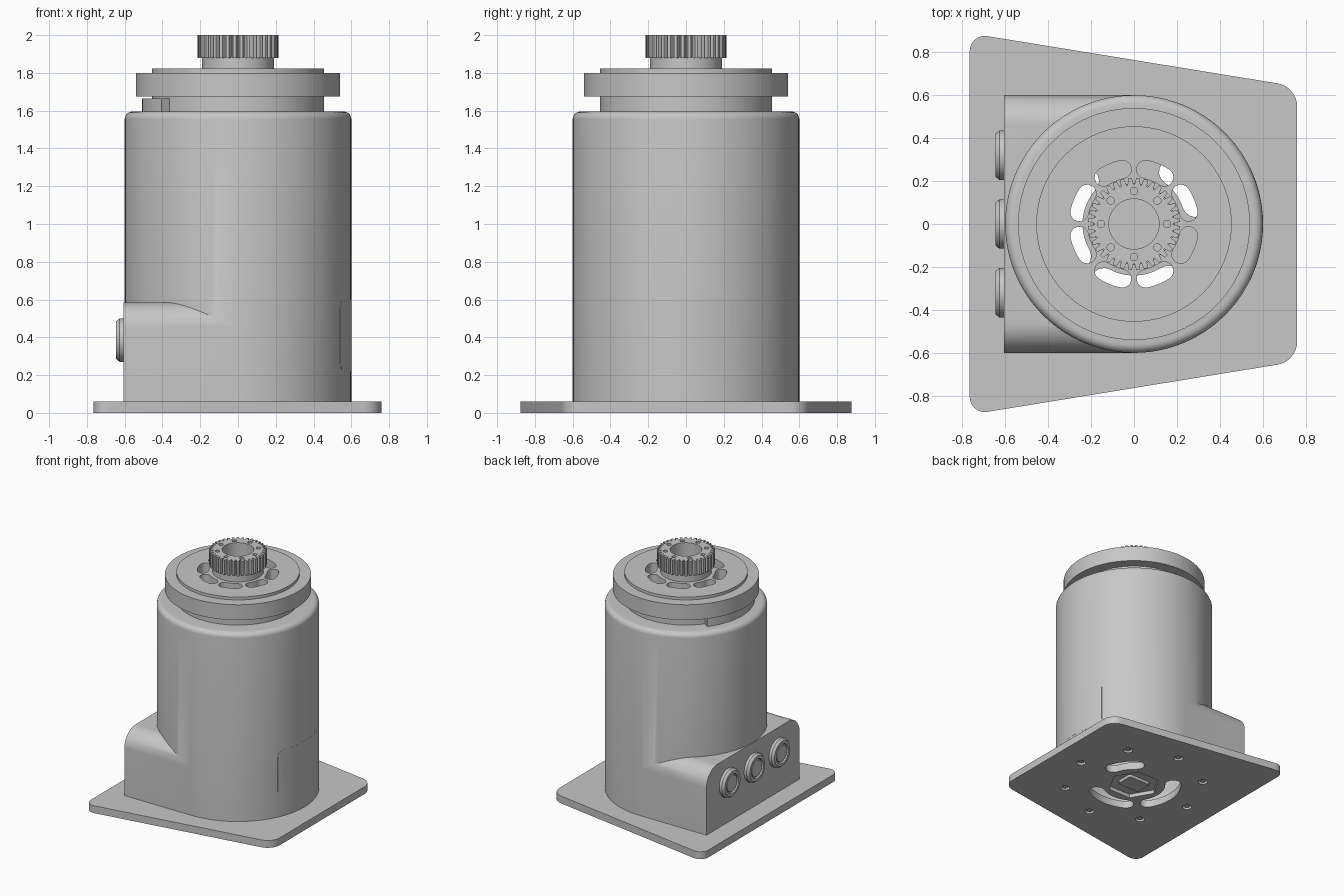
import bpy, bmesh, math
from mathutils import Vector

if "Cube" in bpy.data.objects:
    bpy.data.objects.remove(bpy.data.objects["Cube"])

grey = bpy.data.materials.new("metal_grey")
grey.use_nodes = True
tone = (0.57, 0.57, 0.57, 1)
grey.diffuse_color = tone
grey.node_tree.nodes["Principled BSDF"].inputs["Base Color"].default_value = tone
SEGS = 96


def finish(name, bm):
    bmesh.ops.recalc_face_normals(bm, faces=bm.faces)
    mesh = bpy.data.meshes.new(name)
    bm.to_mesh(mesh)
    bm.free()
    ob = bpy.data.objects.new(name, mesh)
    mesh.materials.append(grey)
    bpy.context.collection.objects.link(ob)
    return ob


def prism(name, outlines, low, high, along_x=False):
    """Extrude one or more closed outlines along z, or along x."""
    bm = bmesh.new()
    place = (lambda a, b, h: (h, a, b)) if along_x else (lambda a, b, h: (a, b, h))
    for pts in outlines:
        ends = [[bm.verts.new(place(a, b, h)) for a, b in pts] for h in (low, high)]
        bm.faces.new(ends[0])
        bm.faces.new(ends[1])
        for i in range(len(pts)):
            j = (i + 1) % len(pts)
            bm.faces.new((ends[0][i], ends[0][j], ends[1][j], ends[1][i]))
    return finish(name, bm)


def lathe(name, profile, closed=True):
    """Spin an (r, z) profile round the z axis."""
    bm = bmesh.new()
    vs = [bm.verts.new((r, 0, z)) for r, z in profile]
    es = [bm.edges.new(p) for p in zip(vs, vs[1:])]
    if closed:
        es.append(bm.edges.new((vs[-1], vs[0])))
    bmesh.ops.spin(bm, geom=vs + es, cent=(0, 0, 0), axis=(0, 0, 1),
                   angle=math.tau, steps=SEGS, use_merge=True)
    bmesh.ops.remove_doubles(bm, verts=bm.verts, dist=1e-5)
    return finish(name, bm)


def boolean(ob, tool, operation="DIFFERENCE"):
    mod = ob.modifiers.new("cut", "BOOLEAN")
    mod.operation, mod.object, mod.solver = operation, tool, "EXACT"
    bpy.context.view_layer.objects.active = ob
    bpy.ops.object.modifier_apply(modifier=mod.name)
    bpy.data.objects.remove(tool)


def polar(r, degrees, cx=0, cy=0):
    a = math.radians(degrees)
    return (cx + r * math.cos(a), cy + r * math.sin(a))


def arc(r, a0, a1, n, cx=0, cy=0):
    return [polar(r, a0 + (a1 - a0) * i / n, cx, cy) for i in range(n + 1)]


def circle(cx, cy, r, n=20):
    return arc(r, 0, 360, n, cx, cy)[:-1]


def hole_ring(count, ring, r):
    return [circle(*polar(ring, 360 * i / count), r) for i in range(count)]


def kidney(r, half, a0, a1):
    """Arc slot with round ends."""
    return (arc(r + half, a0, a1, 10) + arc(half, a1, a1 + 180, 8, *polar(r, a1))[1:-1]
            + arc(r - half, a1, a0, 10) + arc(half, a0 + 180, a0 + 360, 8, *polar(r, a0))[1:-1])


def rounded(corners, n=8):
    """Convex polygon with a fillet radius at each (x, y, r) corner."""
    pts = []
    for i, (x, y, r) in enumerate(corners):
        if r == 0:
            pts.append((x, y))
            continue
        p = Vector((x, y))
        a = (Vector(corners[i - 1][:2]) - p).normalized()
        b = (Vector(corners[(i + 1) % len(corners)][:2]) - p).normalized()
        half = a.angle(b) / 2
        centre = p + (a + b).normalized() * r / math.sin(half)
        start = p + a * r / math.tan(half) - centre
        first = math.degrees(math.atan2(start.y, start.x))
        pts += arc(r, first, first + 180 - math.degrees(2 * half), n, *centre)
    return pts


# Tapered base plate with arc slots, screw holes and a central pocket
plate = prism("base_plate", [rounded([(-0.765, -0.888, 0.07), (0.76, -0.64, 0.11),
                                      (0.76, 0.64, 0.11), (-0.765, 0.888, 0.07)])], 0, 0.06)
slots = [kidney(0.3, 0.06, a, b) for a, b in ((18, 54), (138, 210), (242, 302))]
boolean(plate, prism("slot_cutter", slots, -0.1, 0.2))
boolean(plate, prism("screw_cutter", hole_ring(8, 0.53, 0.035), -0.1, 0.03))
boolean(plate, prism("pocket_cutter", [circle(0, 0, 0.2, 6)], -0.1, 0.03))
prism("base_screws", hole_ring(8, 0.53, 0.022), 0.008, 0.035)
prism("base_socket", [rounded([(-0.1, -0.07, 0.015), (0.1, -0.07, 0.015),
                               (0.1, 0.07, 0.015), (-0.1, 0.07, 0.015)])], 0.005, 0.035)

# Hollow cylindrical housing with rounded shoulder and connector box
body = lathe("housing", [(0, 0.055), (0.6, 0.055)] + arc(0.04, 0, 90, 6, 0.56, 1.555)
             + [(0, 1.595)], closed=False)
box = prism("connector_box", [rounded([(-0.6, 0.055, 0), (0.6, 0.055, 0),
                                       (0.6, 0.585, 0.14), (-0.6, 0.585, 0.14)], 12)],
            -0.605, 0, along_x=True)
boolean(body, box, "UNION")
boolean(body, lathe("hollow_cutter", [(0, 0), (0.5, 0), (0.5, 1.5), (0.42, 1.52),
                                      (0.42, 1.7), (0, 1.7)], closed=False))

# Flush cover panel on the side opposite the connectors
panel = lathe("side_panel", [(0.597, 0.1), (0.601, 0.1), (0.601, 0.7), (0.597, 0.7)])
window = rounded([(-0.26, 0.22, 0.05), (0.26, 0.22, 0.05), (0.26, 0.6, 0.05), (-0.26, 0.6, 0.05)])
boolean(panel, prism("panel_cutter", [window], 0.3, 0.8, along_x=True), "INTERSECT")

# Three round connectors
for label, y in (("front", -0.32), ("middle", 0), ("back", 0.32)):
    plug = lathe(label + "_connector",
                 [(0, -0.02), (0.115, -0.02), (0.115, 0.022), (0.1, 0.04), (0.078, 0.04),
                  (0.075, 0.025), (0.068, 0.025), (0.065, 0.036), (0, 0.036)], closed=False)
    plug.rotation_euler = (0, -math.pi / 2, 0)
    plug.location = (-0.605, y, 0.385)

# Neck with stop tab
lathe("neck", [(0.42, 1.56), (0.455, 1.56), (0.455, 1.69), (0.42, 1.69)])
prism("stop_tab", [arc(0.508, 143, 217, 24) + arc(0.44, 217, 143, 24)], 1.585, 1.665)

# Output flange with raised face, slots and bore
flange = lathe("output_flange", [(0, 1.675), (0.54, 1.675), (0.54, 1.8), (0.455, 1.8),
                                 (0.455, 1.823), (0, 1.823)], closed=False)
openings = [kidney(0.26, 0.042, c - 10.5, c + 10.5) for c in
            (22.5 + 45 * i for i in range(8))]
boolean(flange, prism("flange_cutter", openings + [circle(0, 0, 0.117, 48)], 1.6, 1.9))

# Hollow shaft and toothed pulley
lathe("pulley_shaft", [(0.117, 1.81), (0.19, 1.81), (0.19, 1.885), (0.117, 1.885)])
TEETH = 36
outline = []
for i in range(TEETH):
    for r, part in ((0.183, 0.06), (0.214, 0.28), (0.214, 0.72), (0.183, 0.94)):
        outline.append(polar(r, 360 * (i + part) / TEETH))
pulley = prism("pulley", [outline], 1.88, 2.0)
boolean(pulley, prism("bore_cutter", [circle(0, 0, 0.117, 48)], 1.8, 2.1))
boolean(pulley, prism("bolt_cutter", hole_ring(8, 0.154, 0.017), 1.9, 2.1))

# Smooth round surfaces, keep edges crisp
bpy.ops.object.select_all(action="DESELECT")
for ob in bpy.context.collection.objects:
    if ob.type == "MESH":
        ob.select_set(True)
        bpy.context.view_layer.objects.active = ob
bpy.ops.object.shade_smooth_by_angle(angle=math.radians(28))
